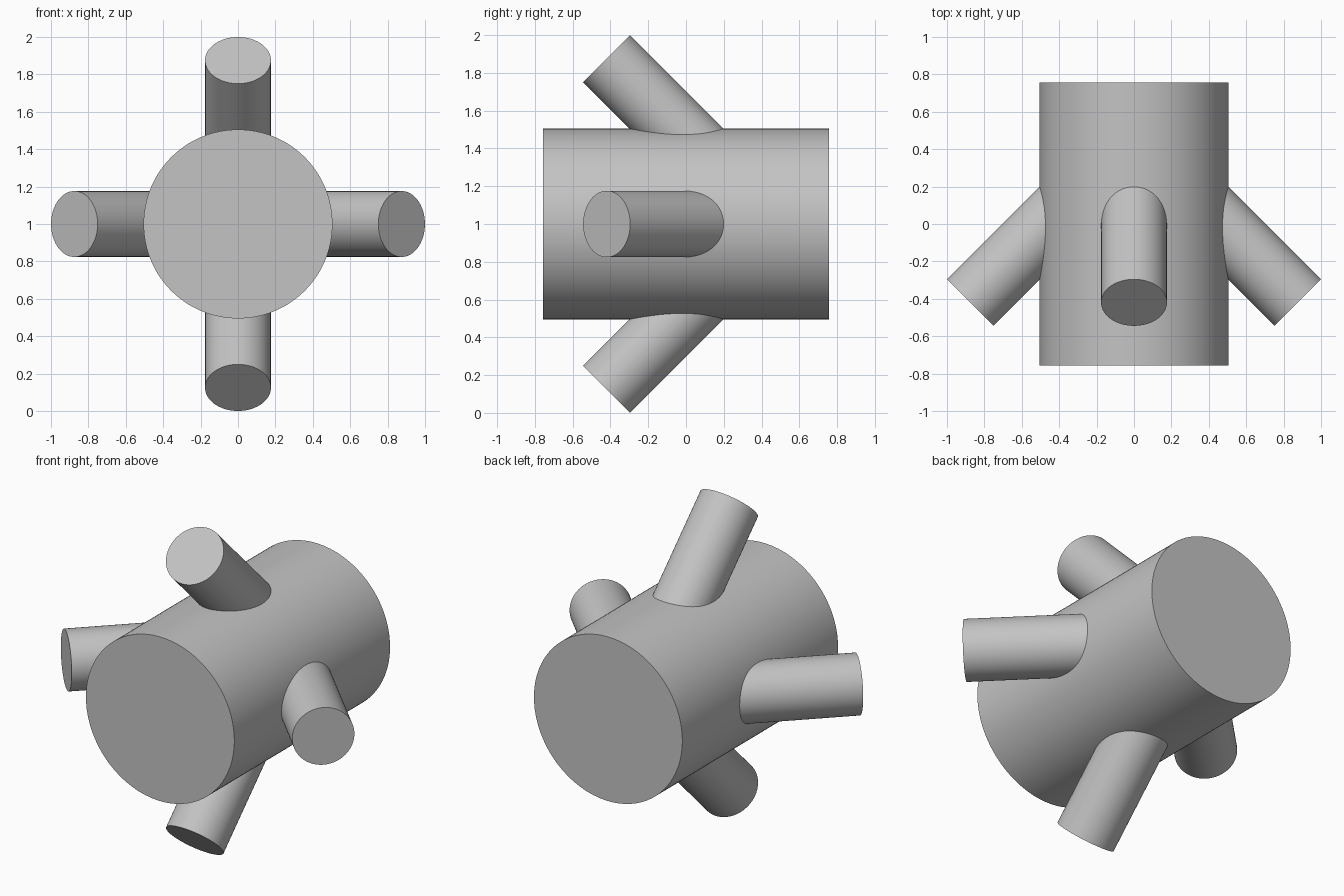
import bpy
from math import radians
from mathutils import Matrix, Vector

cube = bpy.data.objects.get("Cube")
if cube:
    bpy.data.objects.remove(cube, do_unlink=True)

# Single plain grey
GREY = (0.55, 0.55, 0.55, 1)
grey = bpy.data.materials.new("plain grey")
grey.use_nodes = True
grey.diffuse_color = GREY
grey.node_tree.nodes["Principled BSDF"].inputs["Base Color"].default_value = GREY

CENTRE = Vector((0, 0, 1))


def rod(name, start, end, radius, sides):
    """Capped cylinder running between two points."""
    axis = end - start
    bpy.ops.mesh.primitive_cylinder_add(
        vertices=sides, radius=radius, depth=axis.length,
        location=(start + end) / 2,
        rotation=axis.to_track_quat('Z', 'Y').to_euler())
    obj = bpy.context.object
    obj.name = name
    obj.data.materials.append(grey)
    bpy.ops.object.shade_smooth_by_angle(angle=radians(30))
    return obj


# Main drum lying front to back
rod("main_drum", CENTRE + Vector((0, -0.757, 0)), CENTRE + Vector((0, 0.757, 0)), 0.505, 128)

# Four branch pipes, each slanting 45 degrees outwards and forwards
for i, side in enumerate(("top", "left", "bottom", "right")):
    turn = Matrix.Rotation(radians(90 * i), 3, 'Y')
    inner = turn @ Vector((0, 0.255, 0.2))
    outer = turn @ Vector((0, -0.42, 0.875))
    rod(side + "_branch_pipe", CENTRE + inner, CENTRE + outer, 0.176, 96)
